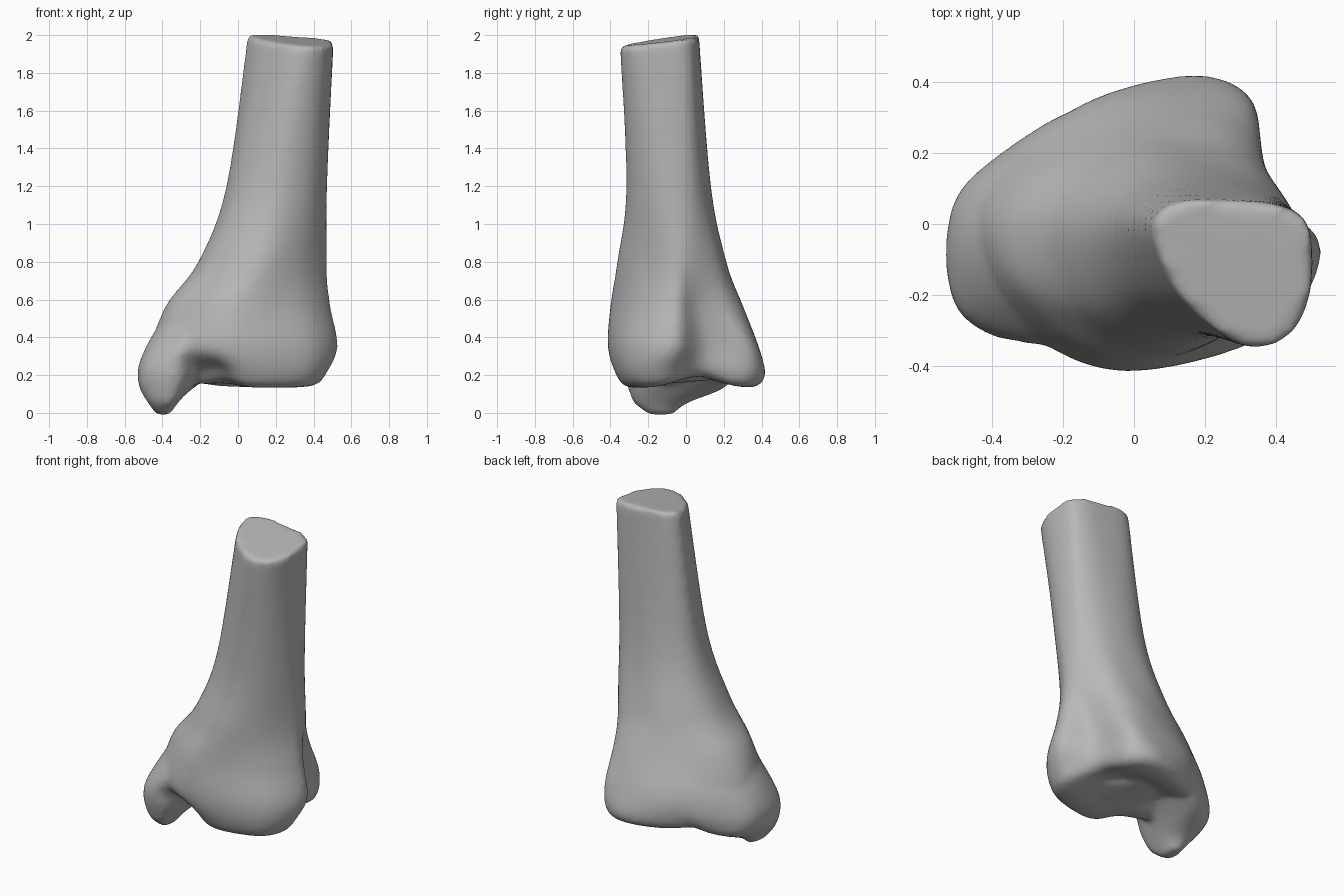
import bpy
import bmesh
import math
from mathutils import Vector

cube = bpy.data.objects.get("Cube")
if cube:
    bpy.data.objects.remove(cube, do_unlink=True)

bone_grey = bpy.data.materials.new("bone grey")
bone_grey.use_nodes = True
GREY = (0.48, 0.48, 0.48, 1)
bone_grey.diffuse_color = GREY
bone_grey.node_tree.nodes["Principled BSDF"].inputs["Base Color"].default_value = GREY


def spline(a, b, c, d, t):
    """Catmull-Rom point between b and c."""
    return 0.5 * (2 * b + (c - a) * t + (2 * a - 5 * b + 4 * c - d) * t * t
                  + (3 * b - a - 3 * c + d) * t ** 3)


def refine(points, steps, closed):
    """Smooth curve through the given points."""
    count = len(points)
    pick = (lambda i: points[i % count]) if closed else (lambda i: points[min(max(i, 0), count - 1)])
    result = [spline(pick(i - 1), pick(i), pick(i + 1), pick(i + 2), s / steps)
              for i in range(count if closed else count - 1) for s in range(steps)]
    return result if closed else result + [points[-1]]


def section(z, *outline):
    """Closed cross-section at a height, outline in hundredths of a unit."""
    return refine([Vector((x / 100, y / 100, z)) for x, y in outline], 5, True)


def inset(ring, factor, z):
    """Shrunken copy of a section, used to round off an end."""
    middle = sum(ring, Vector()) / len(ring)
    return [Vector(((p.x - middle.x) * factor + middle.x,
                    (p.y - middle.y) * factor + middle.y, z)) for p in ring]


def loft(bm, rings, shape=lambda p: p):
    """Skin a closed solid through the rings, from top to bottom."""
    columns = [refine(list(column), 6, False) for column in zip(*rings)]
    grid = [[bm.verts.new(shape(p)) for p in column] for column in columns]
    for left, right in zip(grid, grid[1:] + grid[:1]):
        for j in range(len(left) - 1):
            bm.faces.new((left[j], left[j + 1], right[j + 1], right[j]))
    bm.faces.new([column[0] for column in grid])
    bm.faces.new([column[-1] for column in reversed(grid)])


# Shaft sections, each running medial, front, lateral, notch, back
shaft_top = section(2.0, (5.5, -4), (13.5, -21), (31, -34.5), (44, -31.5), (50, -19),
                    (49.5, -1), (42, 5), (28, 6.5), (14, 6.5), (7, 3))
shaft_mid = section(1.2, (-6, -5), (1, -22), (19, -31.5), (36, -27), (46, -14),
                    (46, 1), (37, 9.5), (22, 13), (8, 12), (-3, 6))
shaft_low = section(0.8, (-21, -5), (-13, -25), (10, -36.5), (32, -27), (46, -9),
                    (45, 3), (34, 17), (18, 21), (0, 20), (-16, 10))
flare = section(0.57, (-38, -3), (-31, -22), (-3, -40), (33, -28.5), (49, -7),
                (40, 6), (34, 23), (19, 30), (-7, 26), (-30, 13))
widest = section(0.35, (-45, -4), (-30, -30), (-2, -41.5), (38, -31), (53, -7),
                 (37, 10), (34, 33), (18, 38.5), (-12, 34), (-38, 15))
rim = section(0.2, (-36, -4), (-14, -26), (3, -37), (36, -30), (47, -11),
              (36, 10), (33, 34), (17, 42), (-12, 34), (-38, 13))
shaft_rings = [shaft_top, shaft_mid, shaft_low, flare, widest, rim,
               inset(rim, 0.84, 0.135), inset(rim, 0.4, 0.14)]


def shaft_shape(p):
    """Tilt the cut top, hollow the joint surface and lift its front inner edge."""
    top = min(max((p.z - 1.5) / 0.45, 0), 1)
    low = min(max((0.35 - p.z) / 0.2, 0), 1)
    tilt = top * (0.12 * p.y - 0.06 * (p.x - 0.1))
    arch = 0.06 * math.exp(-((p.y - 0.06) / 0.15) ** 2)
    lift = 0.06 * math.exp(-((p.x + 0.11) / 0.1) ** 2 - ((p.y + 0.32) / 0.15) ** 2)
    return Vector((p.x, p.y, p.z + tilt + low * (arch + lift)))


# Inner ankle knob, flowing out of the flare and hanging below the joint surface
knob_rings = [section(0.62, (-32, -3), (-26, -19), (-12, -26), (0, 0), (-12, 18), (-24, 12)),
              section(0.4, (-46, -4), (-39, -24), (-20, -33), (-5, 0), (-10, 31), (-36, 16)),
              section(0.27, (-52, -5), (-47, -25.5), (-29, -32), (-12, -5), (-13, 32), (-44, 14)),
              section(0.19, (-53, -6), (-48.5, -26), (-30, -31), (-19, -5), (-18, 27), (-46, 13)),
              section(0.12, (-51.5, -8), (-48, -25), (-32, -29.5), (-26, -10), (-27, 17), (-45, 11)),
              section(0.05, (-47, -12), (-46, -23), (-35, -27), (-32, -13), (-35, -1), (-43, -1))]
knob_rings.append(inset(knob_rings[-1], 0.45, -0.01))

bm = bmesh.new()
loft(bm, shaft_rings, shaft_shape)
loft(bm, knob_rings)
bmesh.ops.recalc_face_normals(bm, faces=bm.faces)
mesh = bpy.data.meshes.new("shin_bone_end")
bm.to_mesh(mesh)
bm.free()
mesh.materials.append(bone_grey)
bone = bpy.data.objects.new("shin_bone_end", mesh)
bpy.context.collection.objects.link(bone)

# Fuse the parts into one skin and soften the joins
fuse = bone.modifiers.new("fuse", 'REMESH')
fuse.mode = 'VOXEL'
fuse.voxel_size = 0.016
fuse.use_smooth_shade = True
soften = bone.modifiers.new("soften", 'SMOOTH')
soften.factor = 0.5
soften.iterations = 14
